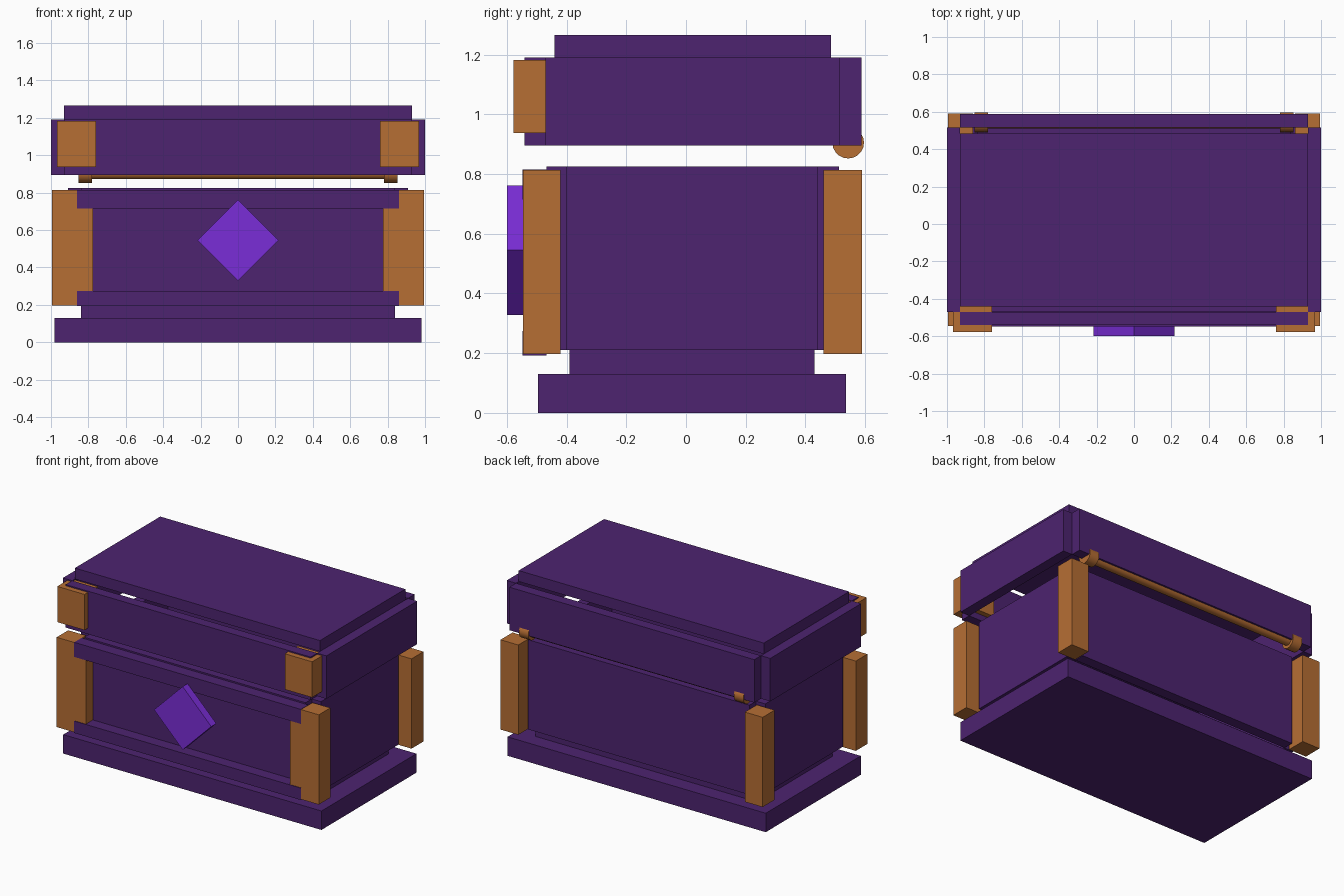
import bpy
import math

cube = bpy.data.objects.get("Cube")
if cube:
    bpy.data.objects.remove(cube, do_unlink=True)


def material(name, rgb):
    mat = bpy.data.materials.new(name)
    mat.use_nodes = True
    colour = (*rgb, 1.0)
    mat.diffuse_color = colour
    mat.node_tree.nodes["Principled BSDF"].inputs["Base Color"].default_value = colour
    return mat


PURPLE = material("dark purple", (0.074, 0.017, 0.162))
BRONZE = material("bronze", (0.468, 0.156, 0.034))
VIOLET = material("bright violet", (0.195, 0.026, 0.68))


def finish(name, mat):
    obj = bpy.context.object
    obj.name = name
    obj.data.materials.append(mat)
    return obj


def box(name, mat, x, y, z):
    """Box from (low, high) ranges on each axis."""
    ranges = (x, y, z)
    bpy.ops.mesh.primitive_cube_add(size=1, location=[(a + b) / 2 for a, b in ranges])
    obj = finish(name, mat)
    obj.scale = [b - a for a, b in ranges]
    bpy.ops.object.transform_apply(location=False, rotation=False, scale=True)
    return obj


def pair(name, mat, x, y, z):
    """Box on the left (+x) and its mirror on the right."""
    box("left_" + name, mat, x, y, z)
    box("right_" + name, mat, (-x[1], -x[0]), y, z)


def rod(name, mat, x, radius):
    """Cylinder along x on the hinge axis."""
    bpy.ops.mesh.primitive_cylinder_add(
        vertices=20, radius=radius, depth=x[1] - x[0],
        location=((x[0] + x[1]) / 2, 0.543, 0.905), rotation=(0, math.pi / 2, 0))
    obj = finish(name, mat)
    bpy.ops.object.shade_smooth_by_angle(angle=math.radians(30))
    return obj


# Base and plinth
box("base", PURPLE, (-0.98, 0.98), (-0.495, 0.535), (0, 0.13))
box("plinth", PURPLE, (-0.84, 0.84), (-0.39, 0.43), (0.13, 0.21))

# Body walls
wall_z = (0.21, 0.825)
box("body_front", PURPLE, (-0.84, 0.84), (-0.467, -0.4), wall_z)
box("body_back", PURPLE, (-0.84, 0.84), (0.44, 0.512), wall_z)
pair("body_side", PURPLE, (0.84, 0.91), (-0.4, 0.44), wall_z)

# Corner posts, with inner strips on the front
post_z = (0.197, 0.813)
pair("front_post", BRONZE, (0.86, 0.995), (-0.545, -0.42), post_z)
pair("front_post_strip", BRONZE, (0.775, 0.86), (-0.543, -0.467), (0.2, 0.81))
pair("back_post", BRONZE, (0.86, 0.995), (0.46, 0.59), post_z)

# Front rails and diamond
box("front_lower_rail", PURPLE, (-0.86, 0.86), (-0.547, -0.467), (0.193, 0.275))
box("front_upper_rail", PURPLE, (-0.86, 0.86), (-0.547, -0.467), (0.715, 0.815))
side = 0.217 / math.sqrt(2)
gem = box("front_diamond", VIOLET, (-side, side), (-0.6, -0.545),
          (0.545 - side, 0.545 + side))
gem.rotation_euler.y = math.pi / 4

# Lid walls and top
lid_z = (0.895, 1.19)
box("lid_front", PURPLE, (-0.93, 0.93), (-0.54, -0.47), lid_z)
box("lid_back", PURPLE, (-0.93, 0.93), (0.515, 0.587), lid_z)
pair("lid_side", PURPLE, (0.93, 1.0), (-0.47, 0.515), lid_z)
box("lid_top", PURPLE, (-0.93, 0.93), (-0.44, 0.485), (1.19, 1.265))
pair("lid_bracket", BRONZE, (0.76, 0.967), (-0.578, -0.435), (0.937, 1.182))

# Hinge
rod("hinge_rod", BRONZE, (-0.85, 0.85), 0.033)
rod("left_hinge_knuckle", BRONZE, (0.78, 0.852), 0.053)
rod("right_hinge_knuckle", BRONZE, (-0.852, -0.78), 0.053)
